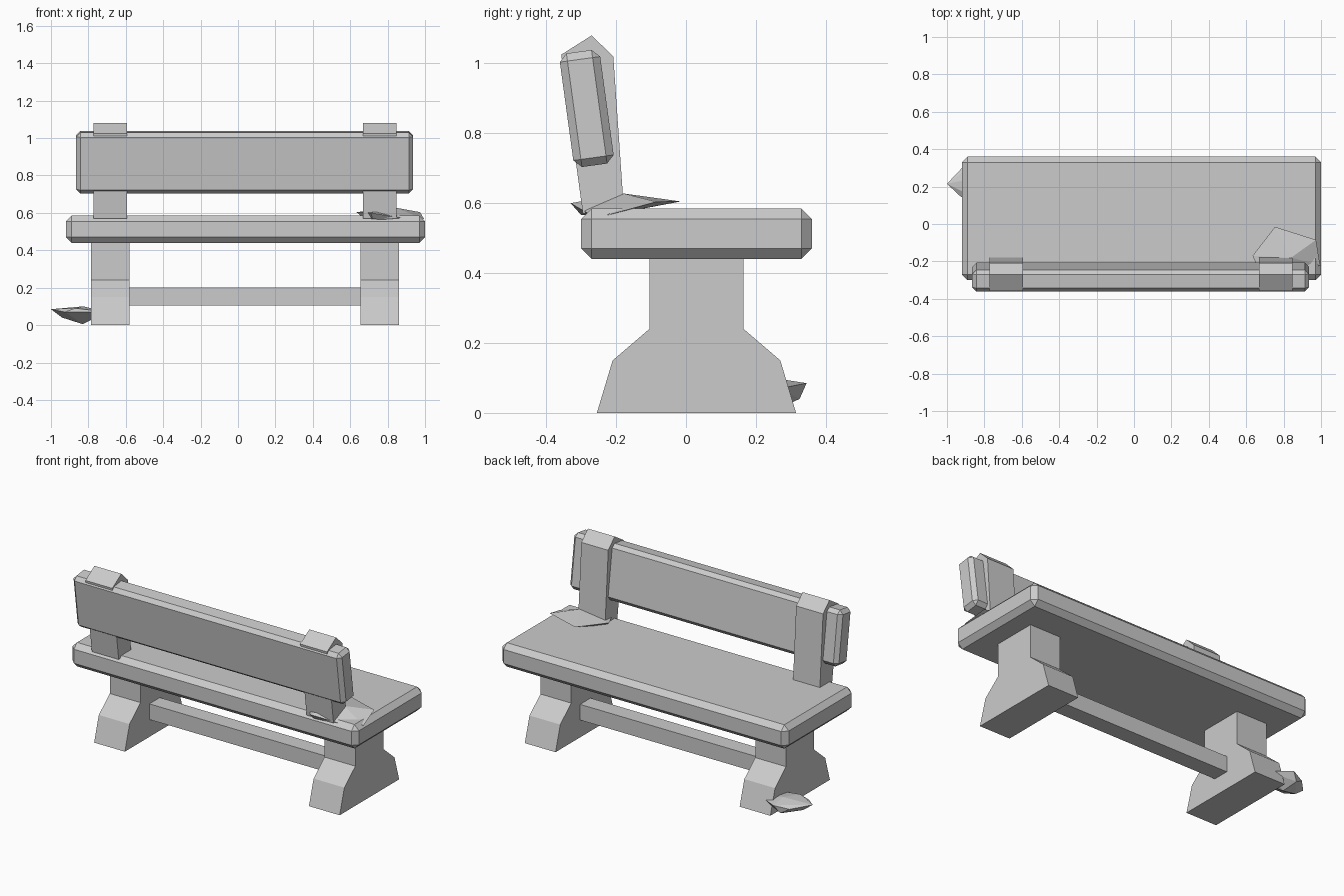
import bpy, bmesh
from math import radians
from mathutils import Matrix

cube = bpy.data.objects.get("Cube")
if cube:
    bpy.data.objects.remove(cube, do_unlink=True)

GREY = (0.6, 0.6, 0.6, 1.0)
stone = bpy.data.materials.new("stone_grey")
stone.use_nodes = True
stone.diffuse_color = GREY
stone.node_tree.nodes["Principled BSDF"].inputs["Base Color"].default_value = GREY


def finish(name, bm):
    """Turn a bmesh into a flat-shaded stone object."""
    bmesh.ops.recalc_face_normals(bm, faces=bm.faces)
    mesh = bpy.data.meshes.new(name)
    bm.to_mesh(mesh)
    bm.free()
    mesh.materials.append(stone)
    obj = bpy.data.objects.new(name, mesh)
    bpy.context.collection.objects.link(obj)
    return obj


def slab(name, centre, size, chamfer=0.0, tilt=0.0):
    """Box with optional chamfered edges and a lean about x."""
    bm = bmesh.new()
    bmesh.ops.create_cube(bm, size=1, matrix=Matrix.Diagonal((*size, 1)))
    if chamfer:
        bmesh.ops.bevel(bm, geom=bm.edges[:], offset=chamfer, segments=1,
                        affect='EDGES')
    bm.transform(Matrix.Translation(centre) @ Matrix.Rotation(radians(tilt), 4, 'X'))
    return finish(name, bm)


def extrude_x(name, profile, x0, x1):
    """Extrude a (y, z) profile from x0 to x1."""
    bm = bmesh.new()
    face = bm.faces.new([bm.verts.new((x0, y, z)) for y, z in profile])
    out = bmesh.ops.extrude_face_region(bm, geom=[face])
    moved = [v for v in out["geom"] if isinstance(v, bmesh.types.BMVert)]
    bmesh.ops.translate(bm, verts=moved, vec=(x1 - x0, 0, 0))
    return finish(name, bm)


def shard(name, points):
    """Faceted rock chip wrapped around a few points."""
    bm = bmesh.new()
    for p in points:
        bm.verts.new(p)
    out = bmesh.ops.convex_hull(bm, input=bm.verts[:])
    loose = {v for v in out["geom_interior"] + out["geom_unused"]
             if isinstance(v, bmesh.types.BMVert)}
    bmesh.ops.delete(bm, geom=list(loose), context='VERTS')
    return finish(name, bm)


# Seat, leaning backrest board and the rail between the legs
slab("seat", (0.04, 0.03, 0.5125), (1.92, 0.66, 0.145), 0.03)
slab("backrest_board", (0.035, -0.284, 0.871), (1.80, 0.1165, 0.328), 0.022, 7.8)
slab("stretcher", (0.035, 0.03, 0.1525), (1.28, 0.10, 0.095))

# Flared legs and pointed backrest posts, one pair at each end
half_leg = [(0.285, 0), (0.24, 0.15), (0.135, 0.24), (0.135, 0.45)]
leg_profile = ([(0.03 + y, z) for y, z in half_leg]
               + [(0.03 - y, z) for y, z in reversed(half_leg)])
post_profile = [(-0.295, 0.57), (-0.177, 0.57), (-0.208, 1.02),
                (-0.27, 1.08), (-0.357, 1.025)]
for side, x in (("left", 0.757), ("right", -0.683)):
    extrude_x(side + "_leg", leg_profile, x - 0.103, x + 0.103)
    extrude_x(side + "_post", post_profile, x - 0.09, x + 0.09)

# Rock chips at the left post and the right foot
shard("seat_rock", [
    (0.634, -0.17, 0.604), (0.754, -0.015, 0.605), (0.973, -0.085, 0.604),
    (0.995, -0.22, 0.567), (0.71, -0.33, 0.60), (0.84, -0.18, 0.628),
    (0.72, -0.30, 0.566), (0.92, -0.27, 0.565), (0.67, -0.20, 0.57)])
shard("foot_rock", [
    (-1.0, 0.215, 0.085), (-0.91, 0.31, 0.07), (-0.825, 0.345, 0.085),
    (-0.827, 0.25, 0.10), (-0.87, 0.15, 0.09), (-0.925, 0.145, 0.07),
    (-0.86, 0.325, 0.04), (-0.83, 0.25, 0.005), (-0.94, 0.22, 0.04),
    (-0.70, 0.15, 0.07), (-0.70, 0.27, 0.07)])
